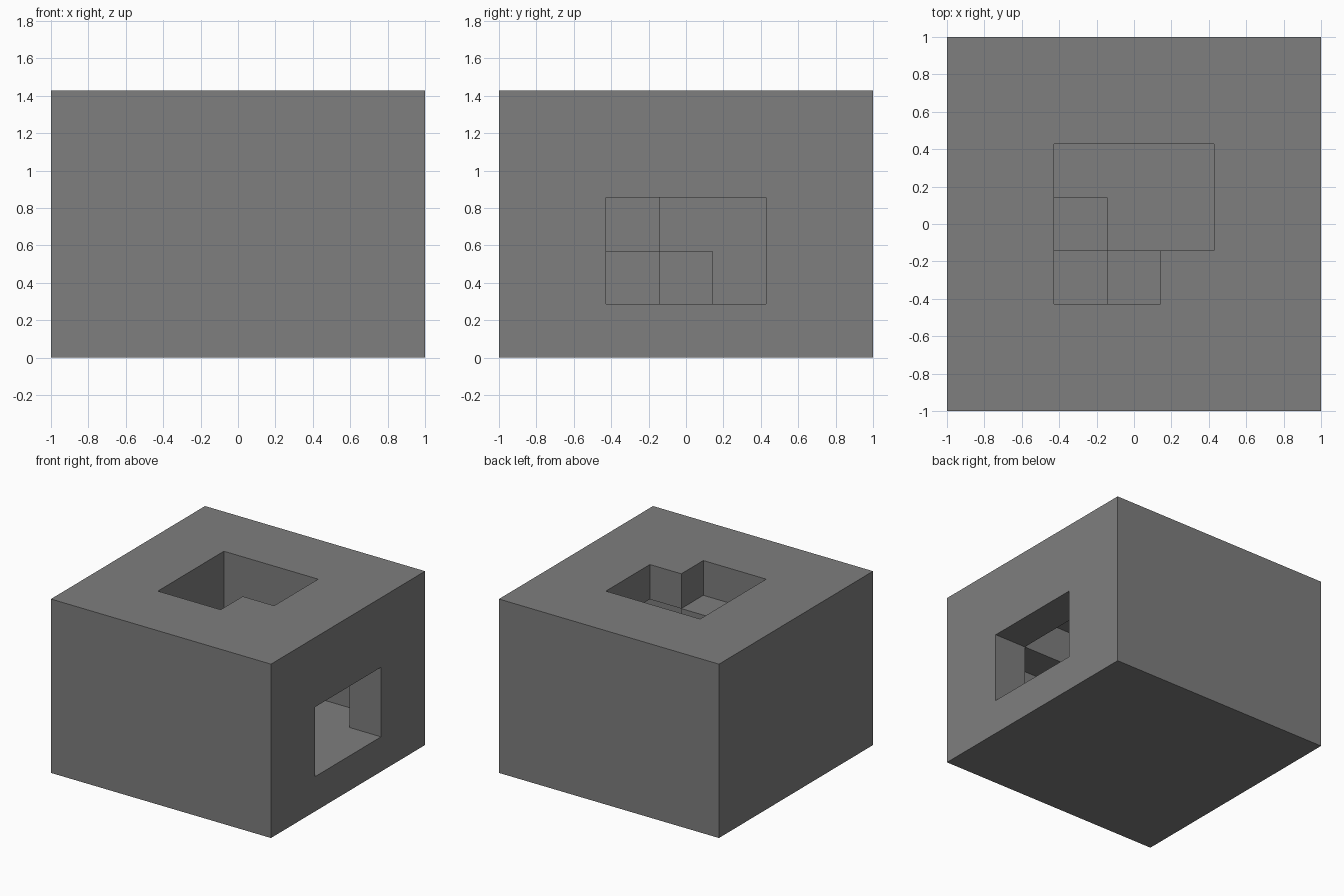
import bpy
import bmesh
from itertools import product
from mathutils import Vector

cube = bpy.data.objects.get("Cube")
if cube:
    bpy.data.objects.remove(cube, do_unlink=True)

SIZE = (7, 7, 5)          # block size in grid cells
CELL = 2 / 7


def cells(x, y, z):
    """All grid cells in a box given by (start, end) ranges."""
    return set(product(range(*x), range(*y), range(*z)))


solid = cells((0, 7), (0, 7), (0, 5))

# Central chamber, the wider hollow behind the side window, and its upper part
solid -= cells((2, 5), (2, 5), (1, 4))
solid -= cells((4, 6), (1, 6), (1, 3))
solid -= cells((5, 6), (2, 5), (3, 4))

# Side window and L-shaped top opening
solid -= cells((6, 7), (2, 5), (1, 3))
solid -= cells((2, 5), (3, 5), (4, 5))
solid -= cells((2, 4), (2, 3), (4, 5))

# Steps and ledge left standing inside the chamber
solid |= cells((2, 3), (2, 3), (1, 3))
solid |= cells((2, 3), (3, 4), (1, 2))
solid |= cells((3, 4), (2, 3), (1, 2))
solid |= cells((3, 4), (2, 3), (3, 4))

# Skin: one square wherever a solid cell meets empty space
bm = bmesh.new()
corners = {}


def corner(p):
    key = tuple(round(c) for c in p)
    if key not in corners:
        centred = Vector((key[0] - SIZE[0] / 2, key[1] - SIZE[1] / 2, key[2]))
        corners[key] = bm.verts.new(centred * CELL)
    return corners[key]


for cell in sorted(solid):
    middle = Vector(cell) + Vector((0.5, 0.5, 0.5))
    for axis, sign in product(range(3), (-1, 1)):
        n = Vector((0, 0, 0))
        n[axis] = sign
        if tuple(round(a + b) for a, b in zip(cell, n)) in solid:
            continue
        u = Vector((n.y, n.z, n.x))
        v = n.cross(u)
        ring = (u + v, v - u, -u - v, u - v)
        bm.faces.new([corner(middle + (n + r) / 2) for r in ring])

mesh = bpy.data.meshes.new("hollow_block")
bm.to_mesh(mesh)
bm.free()

block = bpy.data.objects.new("hollow_block", mesh)
bpy.context.collection.objects.link(block)

# Single flat grey
grey = bpy.data.materials.new("mid grey")
grey.use_nodes = True
colour = (0.21, 0.21, 0.21, 1)
grey.diffuse_color = colour
grey.node_tree.nodes["Principled BSDF"].inputs["Base Color"].default_value = colour
mesh.materials.append(grey)
